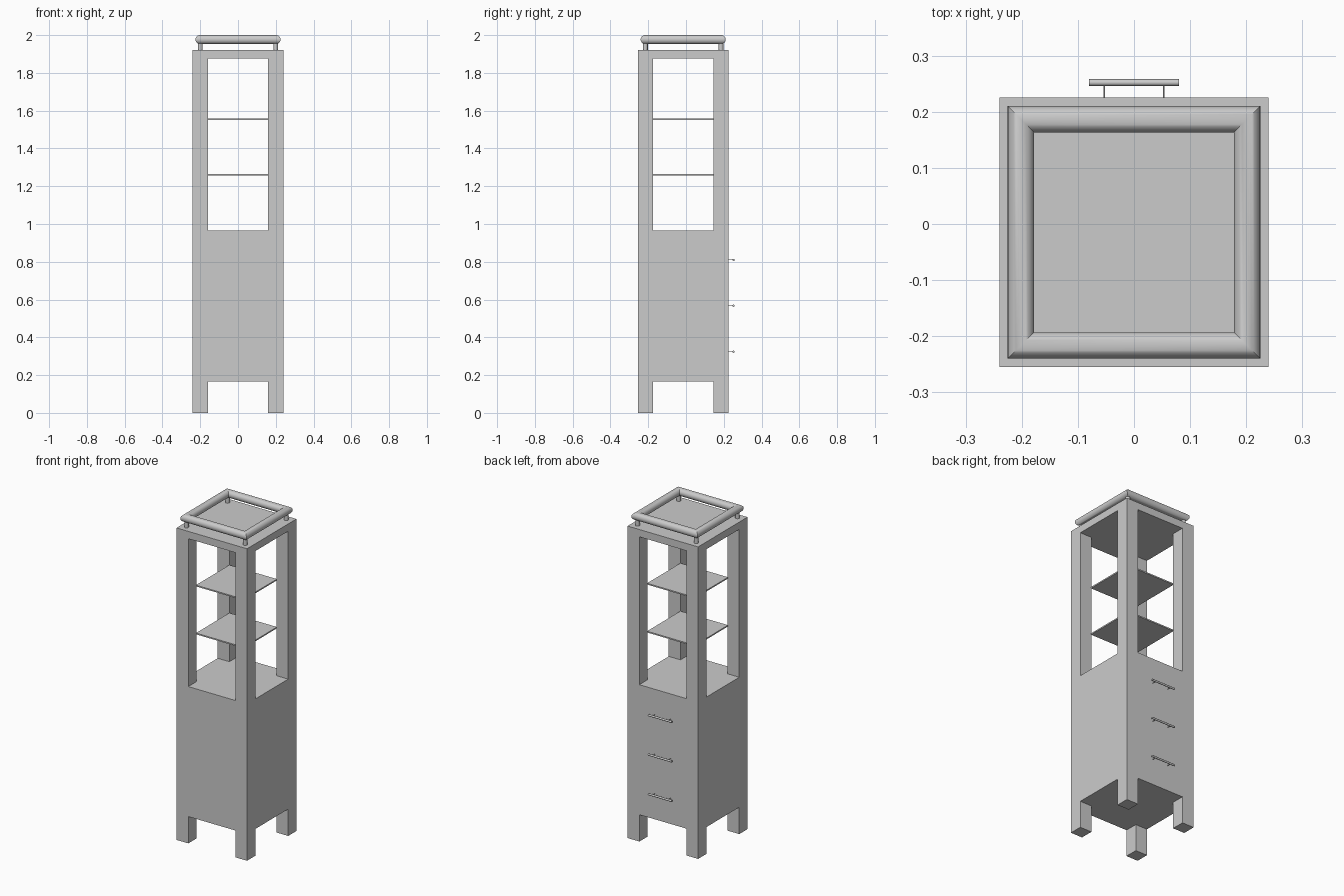
import bpy, bmesh, math
from mathutils import Vector, Matrix

cube = bpy.data.objects.get("Cube")
if cube:
    bpy.data.objects.remove(cube, do_unlink=True)

# Single grey finish
grey = bpy.data.materials.new("plain grey")
grey.use_nodes = True
colour = (0.6, 0.6, 0.6, 1)
grey.diffuse_color = colour
grey.node_tree.nodes["Principled BSDF"].inputs["Base Color"].default_value = colour

CY = -0.015               # depth centre of the cabinet
HALF, INNER = 0.24, 0.16  # outer face and inner post face


def finish(name, bm, smooth=False):
    bmesh.ops.recalc_face_normals(bm, faces=bm.faces)
    mesh = bpy.data.meshes.new(name)
    bm.to_mesh(mesh)
    bm.free()
    mesh.materials.append(grey)
    ob = bpy.data.objects.new(name, mesh)
    bpy.context.collection.objects.link(ob)
    if smooth:
        bpy.ops.object.select_all(action='DESELECT')
        ob.select_set(True)
        bpy.context.view_layer.objects.active = ob
        bpy.ops.object.shade_smooth_by_angle(angle=math.radians(35))
    return ob


def add_rod(bm, a, b, radius, sides=16):
    a, b = Vector(a), Vector(b)
    turn = (b - a).to_track_quat('Z', 'Y').to_matrix().to_4x4()
    bmesh.ops.create_cone(bm, cap_ends=True, segments=sides, radius1=radius, radius2=radius,
                          depth=(b - a).length, matrix=Matrix.Translation((a + b) / 2) @ turn)


# Cabinet: one shell of posts, drawer block and top, keeping only outside faces
plan = [-HALF, -INNER, INNER, HALF]
levels = [0, 0.165, 0.965, 1.875, 1.92]


def solid(i, j, k):
    if not (0 <= i < 3 and 0 <= j < 3 and 0 <= k < 4):
        return False
    return k in (1, 3) or (i != 1 and j != 1)


bm = bmesh.new()
for i in range(3):
    for j in range(3):
        for k in range(4):
            if not solid(i, j, k):
                continue
            cell = (i, j, k)
            for axis in range(3):
                for side in (0, 1):
                    near = list(cell)
                    near[axis] += 2 * side - 1
                    if solid(*near):
                        continue
                    u, v = (axis + 1) % 3, (axis + 2) % 3
                    corners = []
                    for du, dv in ((0, 0), (1, 0), (1, 1), (0, 1)):
                        p = list(cell)
                        p[axis] += side
                        p[u] += du
                        p[v] += dv
                        corners.append(bm.verts.new((plan[p[0]], plan[p[1]] + CY, levels[p[2]])))
                    bm.faces.new(corners)
bmesh.ops.remove_doubles(bm, verts=bm.verts, dist=0.0001)
finish("cabinet_body", bm)

# Thin shelves in the open upper half
for name, z in (("lower_shelf", 1.26), ("upper_shelf", 1.555)):
    bm = bmesh.new()
    size = Matrix.Diagonal((2 * INNER + 0.004, 2 * INNER + 0.004, 0.008, 1))
    bmesh.ops.create_cube(bm, size=1, matrix=Matrix.Translation((0, CY, z)) @ size)
    finish(name, bm)

# Round top rail with mitred corners
R, REACH, RAIL_Z, SIDES = 0.0235, 0.2015, 1.9765, 32
bm = bmesh.new()
rings = []
for sx, sy in ((1, 1), (-1, 1), (-1, -1), (1, -1)):
    ring = []
    for s in range(SIDES):
        t = 2 * math.pi * s / SIDES
        d = REACH + R * math.cos(t)
        ring.append(bm.verts.new((sx * d, sy * d + CY, RAIL_Z + R * math.sin(t))))
    rings.append(ring)
for c in range(4):
    a, b = rings[c], rings[(c + 1) % 4]
    for s in range(SIDES):
        n = (s + 1) % SIDES
        bm.faces.new((a[s], a[n], b[n], b[s]))
finish("top_rail", bm, True)

# Short pegs that carry the rail
bm = bmesh.new()
for sx in (-1, 1):
    for sy in (-1, 1):
        x, y = sx * 0.2, sy * 0.2 + CY
        add_rod(bm, (x, y, 1.92), (x, y, 1.965), 0.0125, 20)
finish("rail_pegs", bm, True)

# Bar handles on the drawer side
face_y = HALF + CY
for n, z in enumerate((0.324, 0.567, 0.81), 1):
    bm = bmesh.new()
    add_rod(bm, (-0.08, 0.252, z), (0.08, 0.252, z), 0.006)
    for x in (-0.053, 0.053):
        add_rod(bm, (x, face_y, z), (x, 0.25, z), 0.0016, 10)
    finish(f"drawer_handle_{n}", bm, True)
